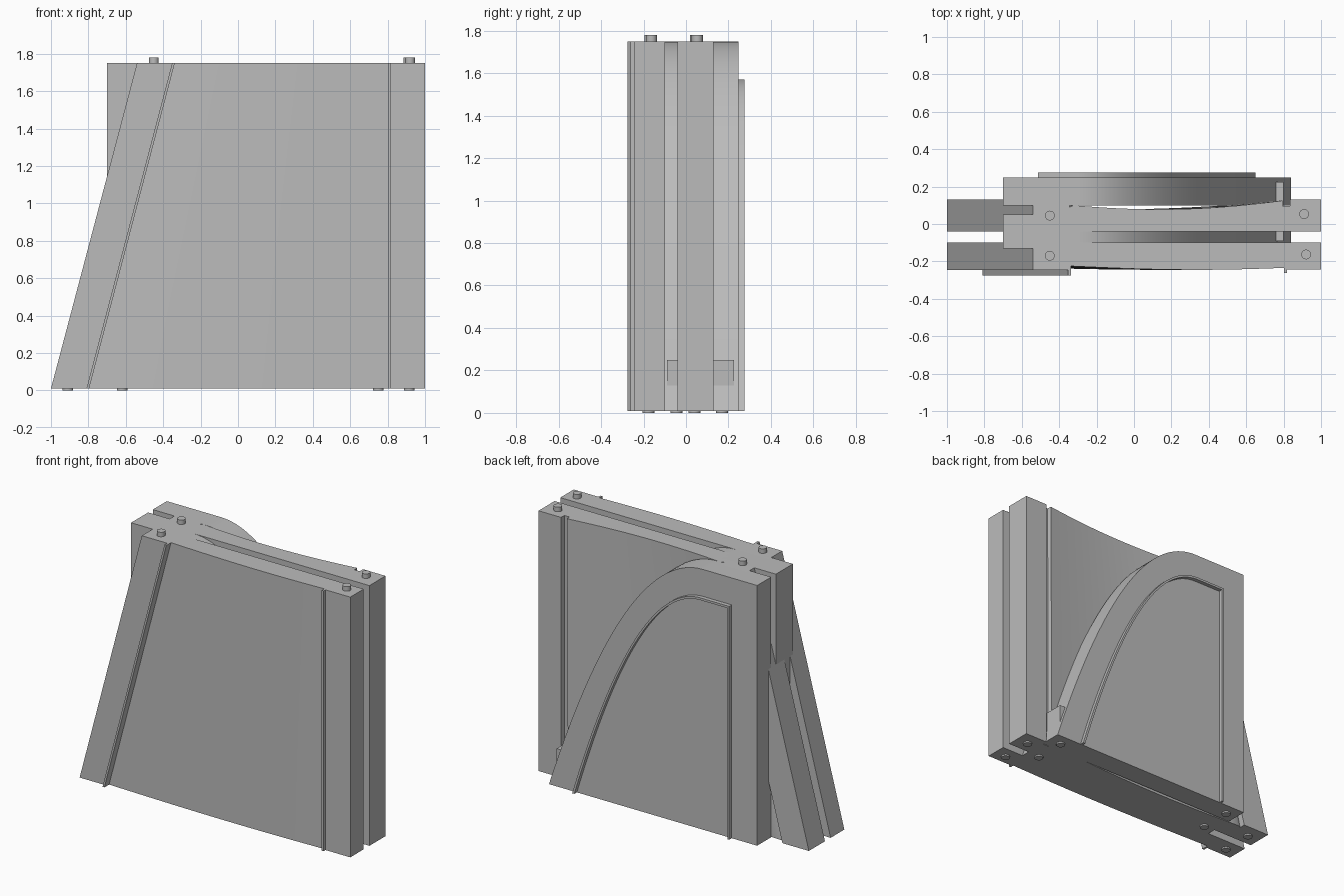
import bpy, bmesh, math

if "Cube" in bpy.data.objects:
    bpy.data.objects.remove(bpy.data.objects["Cube"], do_unlink=True)

BASE, TOP = 0.01, 1.75

grey = bpy.data.materials.new("plain_grey")
grey.use_nodes = True
colour = (0.5, 0.5, 0.5, 1)
grey.diffuse_color = colour
grey.node_tree.nodes["Principled BSDF"].inputs["Base Color"].default_value = colour


def loft(name, ring_a, ring_b):
    """Solid between two matching rings of 3D points."""
    bm = bmesh.new()
    a = [bm.verts.new(p) for p in ring_a]
    b = [bm.verts.new(p) for p in ring_b]
    bm.faces.new(a)
    bm.faces.new(b)
    n = len(a)
    for i in range(n):
        bm.faces.new((a[i], a[(i + 1) % n], b[(i + 1) % n], b[i]))
    bmesh.ops.recalc_face_normals(bm, faces=bm.faces)
    mesh = bpy.data.meshes.new(name)
    bm.to_mesh(mesh)
    bm.free()
    mesh.materials.append(grey)
    ob = bpy.data.objects.new(name, mesh)
    bpy.context.collection.objects.link(ob)
    bpy.ops.object.select_all(action='DESELECT')
    ob.select_set(True)
    bpy.context.view_layer.objects.active = ob
    bpy.ops.object.shade_smooth_by_angle(angle=math.radians(30))
    return ob


def slab(name, outline, y0, y1):
    """Extrude an x-z outline along y."""
    return loft(name, [(x, y0, z) for x, z in outline],
                [(x, y1, z) for x, z in outline])


def peg(name, x, y, z0, z1, r=0.026):
    ring = [(x + r * math.cos(i * math.tau / 24), y + r * math.sin(i * math.tau / 24))
            for i in range(24)]
    loft(name, [(*p, z0) for p in ring], [(*p, z1) for p in ring])


# Slanted panels: cross-section lofted from the wide foot to the narrower top
LEFT = {BASE: -1.0, TOP: -0.54}
SEAM = 0.81


def panel_x(u, z):
    """u below 0: left border, 0..1: between the seams, above 1: right border."""
    start = LEFT[z] + 0.2
    if u < 0:
        return start + u * 0.2
    if u > 1:
        return SEAM + (u - 1) * (1 - SEAM)
    return start + u * (SEAM - start)


def slanted_panel(name, section):
    rings = [[(panel_x(u, z), y, z) for u, y in section] for z in (BASE, TOP)]
    loft(name, *rings)


STEPS = 20
front_face = [(-1, -0.245), (0, -0.245)]
for i in range(STEPS + 1):
    u = i / STEPS
    front_face.append((0.001 + u * 0.998, -0.225 - 0.02 * math.sin(math.pi * min(u * 0.85, 1))))
front_face += [(1, -0.242), (2, -0.242)]
slanted_panel("front_slanted_panel", front_face + [(2, -0.1), (-1, -0.1)])

back_face = [(-1, 0.13), (-0.02, 0.13), (-0.019, 0.09)]
for i in range(STEPS + 1):
    u = i / STEPS
    back_face.append((0.015 + u * 0.97, 0.1 - 0.06 * u + 0.085 * u * u
                      - 0.012 * math.sin(math.pi * u)))
back_face += [(0.987, 0.095), (1.12, 0.095), (1.13, 0.13), (2, 0.13)]
slanted_panel("middle_slanted_panel", back_face + [(2, -0.04), (-1, -0.04)])

# Thin raised seams on the front
for name, xb, xt, y in (("slanted_seam", -0.81, -0.352, -0.275),
                        ("upright_seam", 0.803, 0.803, -0.262)):
    w = 0.014
    slab(name, [(xb, BASE), (xb + w, BASE), (xt + w, TOP), (xt, TOP)], y, -0.2)


# Arched panels: upright left edge, flat crown, parabolic right edge
def arch(x_left, x_foot, top, crown=-0.3, count=40):
    pts = [(x_left, BASE), (x_left, top)]
    for i in range(count + 1):
        t = i / count
        pts.append((crown + t * (x_foot - crown), BASE + (top - BASE) * (1 - t * t)))
    return pts


outer = arch(-0.7, 0.84, TOP)
slab("middle_arched_panel", outer, -0.13, 0.05)
slab("back_arched_panel", outer, 0.1, 0.248)

# Raised rim on the back panel
rim = arch(-0.512, 0.65, 1.57)
rim_inner = arch(-0.498, 0.634, 1.555)
slab("back_rim", rim + rim_inner[::-1], 0.24, 0.275)

# Cross tab through the panels near the foot
slab("cross_tab", [(0.76, 0.11), (0.8, 0.11), (0.8, 0.25), (0.76, 0.25)], -0.09, 0.225)

# Locating pegs above and feet below
for i, (x, y) in enumerate([(-0.45, 0.045), (-0.45, -0.17), (0.91, 0.053), (0.92, -0.163)]):
    peg(f"top_peg_{i + 1}", x, y, TOP - 0.02, 1.78)
for y_slant, y_arch in ((-0.177, -0.045), (0.04, 0.17)):
    for x, y in ((-0.91, y_slant), (0.915, y_slant), (-0.62, y_arch), (0.75, y_arch)):
        peg("foot_peg", x, y, 0.0, 0.03, 0.028)
